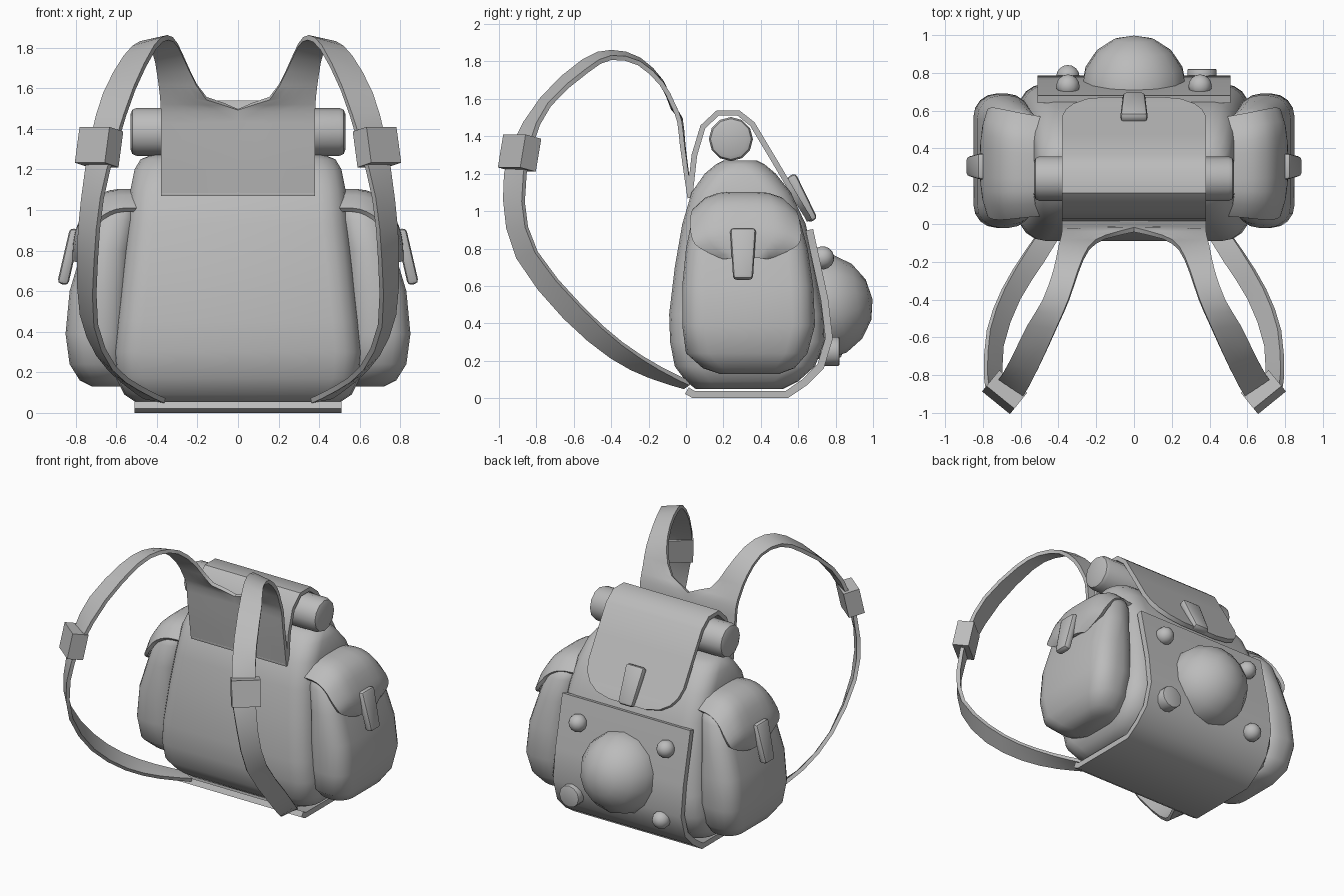
import bpy, bmesh, math
from mathutils import Matrix, Vector

cube = bpy.data.objects.get("Cube")
if cube:
    bpy.data.objects.remove(cube, do_unlink=True)

grey = bpy.data.materials.new("plain_grey")
grey.use_nodes = True
grey.diffuse_color = (0.5, 0.5, 0.5, 1)
grey.node_tree.nodes["Principled BSDF"].inputs["Base Color"].default_value = grey.diffuse_color


def finish(name, bm, mirror=False, thick=0, angle=40):
    """Turn a bmesh into a named, shaded object, optionally mirrored and thickened."""
    bmesh.ops.recalc_face_normals(bm, faces=bm.faces)
    mesh = bpy.data.meshes.new(name)
    bm.to_mesh(mesh)
    bm.free()
    mesh.materials.append(grey)
    ob = bpy.data.objects.new(name, mesh)
    bpy.context.collection.objects.link(ob)
    if mirror:
        ob.modifiers.new("mirror", "MIRROR").use_clip = True
    if thick:
        mod = ob.modifiers.new("solid", "SOLIDIFY")
        mod.thickness, mod.offset = thick, 0
    bpy.ops.object.select_all(action="DESELECT")
    ob.select_set(True)
    bpy.context.view_layer.objects.active = ob
    bpy.ops.object.convert(target="MESH")
    bpy.ops.object.shade_smooth_by_angle(angle=math.radians(angle))
    return ob


def sheet(name, rows, mirror=False, thick=0.03):
    """Grid surface through equal-length rows of points."""
    bm = bmesh.new()
    grid = [[bm.verts.new(p) for p in row] for row in rows]
    for a, b in zip(grid, grid[1:]):
        for i in range(len(a) - 1):
            bm.faces.new((a[i], a[i + 1], b[i + 1], b[i]))
    return finish(name, bm, mirror, thick)


def rounded_ring(x0, x1, y0, y1, z, radius, steps=4):
    r = min(radius, (x1 - x0) * 0.45, (y1 - y0) * 0.45)
    ring = []
    for q, (cx, cy) in enumerate([(x1 - r, y1 - r), (x0 + r, y1 - r), (x0 + r, y0 + r), (x1 - r, y0 + r)]):
        for k in range(steps + 1):
            a = math.pi / 2 * (q + k / steps)
            ring.append((cx + r * math.cos(a), cy + r * math.sin(a), z))
    return ring


def loft(name, levels, radius, mirror=False):
    """Stack rounded rectangles given as (z, x0, x1, y0, y1)."""
    bm = bmesh.new()
    rings = [[bm.verts.new(p) for p in rounded_ring(x0, x1, y0, y1, z, radius)]
             for z, x0, x1, y0, y1 in levels]
    n = len(rings[0])
    for a, b in zip(rings, rings[1:]):
        for i in range(n):
            bm.faces.new((a[i], a[(i + 1) % n], b[(i + 1) % n], b[i]))
    bm.faces.new(rings[0])
    bm.faces.new(rings[-1])
    return finish(name, bm, mirror, angle=60)


def block(name, size, loc, rot, bevel=0.0, taper=1.0, mirror=False):
    """Box with optional bevel, narrowed towards its lower end."""
    bm = bmesh.new()
    bmesh.ops.create_cube(bm, size=1)
    for v in bm.verts:
        k = taper if v.co.z < 0 else 1
        v.co = Vector((v.co.x * size[0] * k, v.co.y * size[1], v.co.z * size[2]))
    if bevel:
        bmesh.ops.bevel(bm, geom=bm.edges[:], offset=bevel, segments=2, profile=0.5, affect="EDGES")
    bm.transform(Matrix.Translation(loc) @ rot)
    return finish(name, bm, mirror)


def ball(name, radius, loc, segments, mirror=False):
    bm = bmesh.new()
    bmesh.ops.create_uvsphere(bm, u_segments=segments, v_segments=8, radius=radius)
    bm.transform(Matrix.Translation(loc) @ Matrix.Rotation(math.radians(-82), 4, "X"))
    return finish(name, bm, mirror)


def drum(name, radius, depth, segments, matrix, bevel):
    bm = bmesh.new()
    bmesh.ops.create_cone(bm, cap_ends=True, segments=segments, radius1=radius, radius2=radius, depth=depth)
    rims = [e for e in bm.edges if abs(e.verts[0].co.z - e.verts[1].co.z) < 1e-4]
    bmesh.ops.bevel(bm, geom=rims, offset=bevel, segments=2, profile=0.5, affect="EDGES")
    bm.transform(matrix)
    return finish(name, bm)


def smooth_path(pts, steps=3):
    """Catmull-Rom through tuples of any length."""
    out = []
    for i in range(len(pts) - 1):
        p0, p1, p2, p3 = pts[max(i - 1, 0)], pts[i], pts[i + 1], pts[min(i + 2, len(pts) - 1)]
        for k in range(steps):
            t = k / steps
            out.append(tuple(b + 0.5 * t * (c - a + t * (2 * a - 5 * b + 4 * c - d + t * (3 * (b - c) + d - a)))
                             for a, b, c, d in zip(p0, p1, p2, p3)))
    return out + [pts[-1]]


def rot(axis, degrees):
    return Matrix.Rotation(math.radians(degrees), 4, axis)


# Main bag: (z, half width, front y, back y)
bag = [(.05, .5, .05, .52), (.09, .56, 0, .6), (.17, .6, -.06, .69), (.3, .61, -.085, .74),
       (.45, .595, -.09, .735), (.7, .57, -.06, .69), (.93, .545, -.02, .64), (1.1, .53, .03, .56),
       (1.2, .51, .1, .48), (1.25, .48, .16, .42), (1.27, .43, .2, .38)]
loft("main_bag", [(z, -w, w, a, b) for z, w, a, b in bag], 0.13)

# Side pockets: (z, inner x, outer x, front y, back y)
loft("side_pockets", [(.13, .58, .72, .18, .5), (.16, .55, .78, .09, .58), (.24, .55, .83, 0, .65),
                      (.39, .55, .85, -.02, .69), (.6, .54, .83, -.02, .68), (.8, .53, .77, 0, .65),
                      (.95, .5, .735, .03, .61), (1, .5, .7, .06, .58), (1.04, .5, .62, .12, .5)],
     0.12, mirror=True)

# Pocket flaps, drooping at their front and rear edges: (x, z, front y, back y)
rows = []
for x, z, a, b in smooth_path([(.52, 1.09, .05, .56), (.63, 1.085, .04, .58), (.72, 1.03, .03, .6),
                               (.78, .92, .035, .61), (.8, .84, .07, .58), (.805, .75, .2, .44)]):
    row = []
    for k in range(9):
        t = k / 4 - 1
        drop = t ** 4
        row.append((x - .03 * drop, a + (b - a) * k / 8, z - .09 * drop * min(1, (z - .75) * 4)))
    rows.append(row)
sheet("pocket_flaps", rows, mirror=True, thick=0.025)
block("pocket_buckles", (.14, .055, .28), (.833, .305, .77), rot("Y", -13) @ rot("Z", 90),
      bevel=.02, taper=.75, mirror=True)

# Bedroll on top
drum("bedroll", .118, 1.06, 12, Matrix.Translation((0, .24, 1.385)) @ rot("Y", 90), .03)

# Lid strap over the bedroll: (half width, y, z)
lid = [(.38, .02, 1.08), (.38, .045, 1.3), (.38, .09, 1.45), (.38, .17, 1.525), (.38, .28, 1.525),
       (.38, .355, 1.465), (.38, .46, 1.29), (.38, .56, 1.12), (.36, .595, 1.06), (.32, .625, 1.01),
       (.25, .65, .97), (.14, .66, .95)]
sheet("lid", [[(w * k / 4, y, z) for k in range(-4, 5)] for w, y, z in lid])
block("lid_buckle", (.145, .055, .27), (0, .62, 1.07), rot("X", 26), bevel=.02, taper=.8)

# Rear panel that wraps under the base
panel = [(.66, .9), (.74, .53), (.765, .32), (.72, .17), (.635, .085), (.54, .02), (.04, .02), (.005, .04)]
sheet("rear_panel", [[(-.51, y, z), (.51, y, z)] for y, z in panel], thick=.04)

# Dome, studs and knob on the rear panel
ball("rear_dome", .285, (0, .715, .49), 14)
ball("upper_studs", .062, (.35, .73, .75), 12, mirror=True)
ball("lower_stud", .062, (-.35, .78, .26), 12)
drum("lower_knob", .078, .1, 12, Matrix.Translation((.36, .77, .25)) @ rot("X", -90), .006)

# Harness yoke flowing into shoulder straps: outer edge xyz, then inner edge xyz
harness = [(.38, .02, 1.07, 0, .02, 1.07), (.38, -.02, 1.35, 0, -.015, 1.35),
           (.38, -.035, 1.48, 0, -.03, 1.495), (.385, -.07, 1.57, .155, -.07, 1.55),
           (.4, -.13, 1.68, .24, -.13, 1.69), (.425, -.25, 1.79, .295, -.25, 1.81),
           (.48, -.4, 1.82, .345, -.4, 1.85), (.56, -.53, 1.75, .41, -.55, 1.8),
           (.66, -.73, 1.57, .51, -.77, 1.6), (.72, -.83, 1.35, .6, -.93, 1.33),
           (.765, -.87, 1.05, .67, -.97, 1.06), (.785, -.8, .78, .7, -.9, .75),
           (.77, -.56, .49, .7, -.65, .43), (.69, -.34, .29, .61, -.4, .22),
           (.57, -.14, .16, .48, -.2, .12), (.46, .02, .08, .36, -.01, .06)]
rows = []
for p in smooth_path(harness, 2):
    outer, inner = Vector(p[:3]), Vector(p[3:])
    rows.append([inner.lerp(outer, k / 4) for k in range(5)])
    rows[-1][0].x = max(rows[-1][0].x, 0)
sheet("shoulder_harness", rows, mirror=True, thick=.025)
block("strap_sliders", (.19, .11, .18), (.685, -.89, 1.31), rot("Z", 39) @ rot("X", -12), mirror=True)
